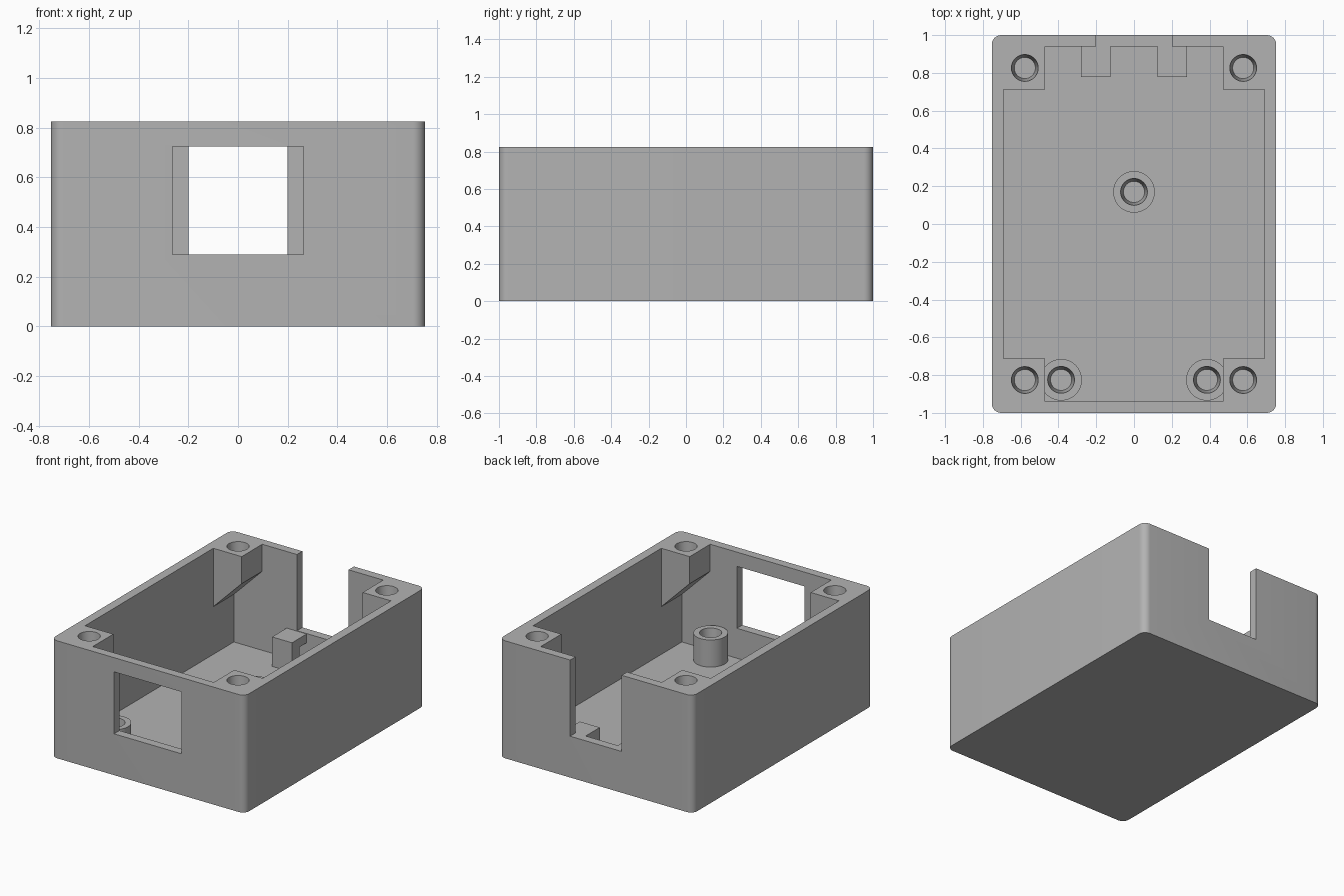
import bpy, bmesh, math
from mathutils import Vector

if "Cube" in bpy.data.objects:
    bpy.data.objects.remove(bpy.data.objects["Cube"], do_unlink=True)

grey = bpy.data.materials.new("matte grey plastic")
grey.use_nodes = True
COLOUR = (0.45, 0.45, 0.45, 1)
grey.diffuse_color = COLOUR
grey.node_tree.nodes["Principled BSDF"].inputs["Base Color"].default_value = COLOUR

W, L, H = 0.753, 1.0, 0.825      # half width, half length, height
IN_X, IN_Y = 0.69, 0.94          # inner wall faces
POST_X, POST_Y = 0.47, 0.712     # inner faces of the corner posts
FLOOR, SILL = 0.08, 0.29
ABOVE = 1.0                      # cutters reach past the rim


def finish(bm, name):
    bmesh.ops.recalc_face_normals(bm, faces=bm.faces)
    mesh = bpy.data.meshes.new(name)
    bm.to_mesh(mesh)
    bm.free()
    ob = bpy.data.objects.new(name, mesh)
    bpy.context.collection.objects.link(ob)
    mesh.materials.append(grey)
    return ob


def prism(name, points, direction):
    """Extrude a closed outline of 3D points along a direction."""
    bm = bmesh.new()
    face = bm.faces.new([bm.verts.new(p) for p in points])
    new = bmesh.ops.extrude_face_region(bm, geom=[face])["geom"]
    verts = [v for v in new if isinstance(v, bmesh.types.BMVert)]
    bmesh.ops.translate(bm, verts=verts, vec=Vector(direction))
    return finish(bm, name)


def box(name, x0, x1, y0, y1, z0, z1):
    outline = [(x0, y0, z0), (x1, y0, z0), (x1, y1, z0), (x0, y1, z0)]
    return prism(name, outline, (0, 0, z1 - z0))


def cone(name, x, y, z0, z1, r0, r1):
    bm = bmesh.new()
    bmesh.ops.create_cone(bm, cap_ends=True, segments=48, radius1=r0, radius2=r1, depth=z1 - z0)
    bmesh.ops.translate(bm, verts=bm.verts, vec=(x, y, (z0 + z1) / 2))
    return finish(bm, name)


def select(ob):
    bpy.ops.object.select_all(action='DESELECT')
    ob.select_set(True)
    bpy.context.view_layer.objects.active = ob


def cut(target, cutter):
    cutter.hide_render = True
    mod = target.modifiers.new("cut", 'BOOLEAN')
    mod.operation, mod.solver, mod.object = 'DIFFERENCE', 'EXACT', cutter
    select(target)
    bpy.ops.object.modifier_apply(modifier=mod.name)
    bpy.data.objects.remove(cutter, do_unlink=True)


def smooth(ob):
    select(ob)
    bpy.ops.object.shade_smooth_by_angle(angle=math.radians(35))


def screw_hole(target, x, y, top, depth):
    """Tapered hole, narrower towards its bottom."""
    slope = 0.015 / depth
    rim = 0.071 + slope * 0.02
    cut(target, cone("hole_cutter", x, y, top - depth, top + 0.02, 0.056, rim))


# Outer case with rounded upright corners
bm = bmesh.new()
bmesh.ops.create_cube(bm, size=1)
bmesh.ops.scale(bm, verts=bm.verts, vec=(2 * W, 2 * L, H))
bmesh.ops.translate(bm, verts=bm.verts, vec=(0, 0, H / 2))
upright = [e for e in bm.edges if abs(e.verts[0].co.z - e.verts[1].co.z) > 0.1]
bmesh.ops.bevel(bm, geom=upright, offset=0.05, segments=8, profile=0.5, affect='EDGES')
case = finish(bm, "case")

# Long cavity, leaving corner posts with sloped undersides
post_drop = H - 0.19
slope_drop = post_drop - (IN_X - POST_X)
half = [(IN_X, FLOOR), (IN_X, slope_drop), (POST_X, post_drop), (POST_X, ABOVE)]
outline = half + [(-x, z) for x, z in reversed(half)]
cut(case, prism("long_cutter", [(x, -IN_Y, z) for x, z in outline], (0, 2 * IN_Y, 0)))

# Wide cavity between the posts
cut(case, box("wide_cutter", -IN_X, IN_X, -POST_Y, POST_Y, FLOOR, ABOVE))

# Front window and open notch in the back
cut(case, box("window_cutter", -0.263, 0.263, -1.1, -0.9, SILL, 0.725))
cut(case, box("notch_cutter", -0.2, 0.2, 0.9, 1.1, SILL, ABOVE))

# Lid screw holes in the corner posts
for sx in (-1, 1):
    for sy in (-1, 1):
        screw_hole(case, sx * 0.578, sy * 0.826, H, 0.2)
smooth(case)

# Board standoffs
STAND = 0.27
for name, x, y in (("rear_standoff", 0, 0.17),
                   ("front_left_standoff", 0.386, -0.825),
                   ("front_right_standoff", -0.386, -0.825)):
    standoff = cone(name, x, y, FLOOR - 0.01, STAND, 0.11, 0.11)
    screw_hole(standoff, x, y, STAND, 0.16)
    smooth(standoff)

# Hooked rests under the back notch
hook = [(0.778, FLOOR), (0.86, FLOOR), (0.86, 0.225),
        (IN_Y, 0.225), (IN_Y, 0.287), (0.778, 0.287)]
for name, x in (("left_rest", 0.125), ("right_rest", -0.28)):
    prism(name, [(x, y, z) for y, z in hook], (0.155, 0, 0))
